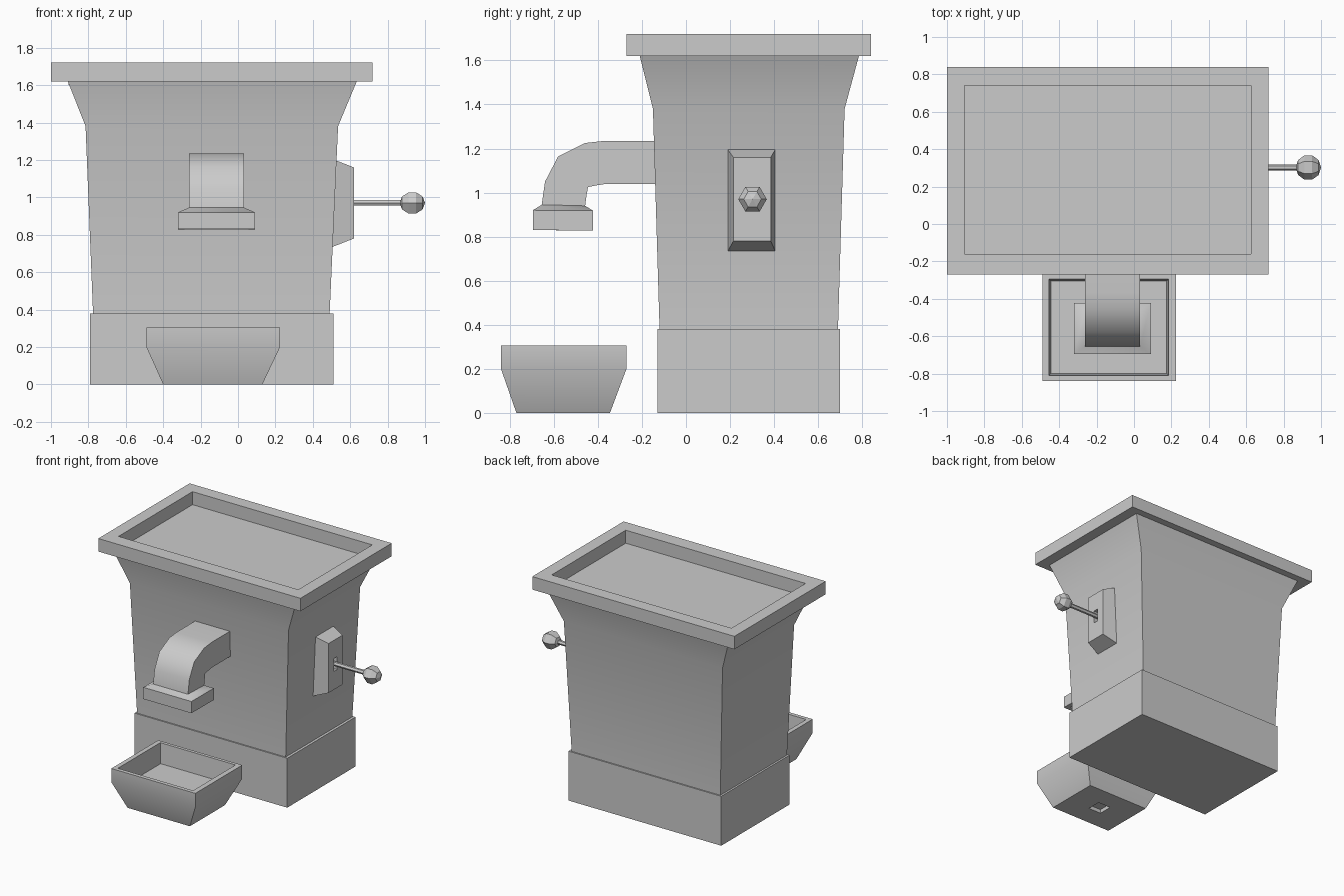
import bpy, bmesh, math
from mathutils import Matrix

if "Cube" in bpy.data.objects:
    bpy.data.objects.remove(bpy.data.objects["Cube"])


def finish(name, bm, smooth=None):
    bmesh.ops.recalc_face_normals(bm, faces=bm.faces)
    me = bpy.data.meshes.new(name)
    bm.to_mesh(me)
    bm.free()
    ob = bpy.data.objects.new(name, me)
    bpy.context.collection.objects.link(ob)
    if smooth:
        bpy.ops.object.select_all(action='DESELECT')
        ob.select_set(True)
        bpy.context.view_layer.objects.active = ob
        bpy.ops.object.shade_smooth_by_angle(angle=math.radians(smooth))
    return ob


def loft(name, rings, smooth=None):
    """Skin a chain of four-point rings and cap both ends."""
    bm = bmesh.new()
    loops = [[bm.verts.new(p) for p in r] for r in rings]
    for a, b in zip(loops, loops[1:]):
        for i in range(4):
            j = (i + 1) % 4
            bm.faces.new((a[i], a[j], b[j], b[i]))
    bm.faces.new(loops[0])
    bm.faces.new(loops[-1])
    return finish(name, bm, smooth)


def flat(x0, x1, y0, y1, z):
    return [(x0, y0, z), (x1, y0, z), (x1, y1, z), (x0, y1, z)]


def upright(y0, y1, z0, z1, xa, xb=None):
    xb = xa if xb is None else xb
    return [(xa, y0, z0), (xa, y1, z0), (xb, y1, z1), (xb, y0, z1)]


# Plinth and flared cabinet
loft("base", [flat(-.79, .51, -.13, .70, z) for z in (0, .38)])
loft("body", [flat(-.775, .49, -.12, .69, .37),
              flat(-.775, .49, -.12, .69, .38),
              flat(-.815, .535, -.15, .72, 1.38),
              flat(-.91, .635, -.21, .785, 1.62)], 30)

# Recessed top tray
loft("top_tray", [flat(-1, .72, -.27, .84, 1.62), flat(-1, .72, -.27, .84, 1.72),
                  flat(-.905, .625, -.16, .74, 1.72), flat(-.905, .625, -.16, .74, 1.60)])

# Bowl with hollow top and small dimple underneath
loft("bowl", [flat(-.19, -.08, -.61, -.50, .03), flat(-.19, -.08, -.61, -.50, 0),
              flat(-.40, .13, -.77, -.345, 0), flat(-.49, .225, -.84, -.27, .20),
              flat(-.49, .225, -.84, -.27, .305), flat(-.455, .185, -.81, -.295, .305),
              flat(-.445, .175, -.80, -.305, .15)], 30)

# Curved spout: outer (y, z), inner (y, z), half width
sections = [(-.12, 1.235, -.12, 1.04, .148), (-.37, 1.235, -.36, 1.04, .148),
            (-.46, 1.225, -.40, 1.034, .148), (-.58, 1.165, -.445, 1.025, .148),
            (-.64, 1.05, -.452, .985, .148), (-.655, .945, -.458, .94, .148),
            (-.695, .92, -.422, .918, .205), (-.695, .83, -.422, .828, .205),
            (-.66, .83, -.457, .828, .17), (-.66, .88, -.457, .88, .17)]
cx = -.115
loft("spout", [[(cx - w, a, b), (cx + w, a, b), (cx + w, c, d), (cx - w, c, d)]
               for a, b, c, d, w in sections], 45)

# Tapered lever plate with slot
loft("lever_plate", [upright(.19, .405, .735, 1.195, .49, .51),
                     upright(.19, .405, .735, 1.195, .505, .53),
                     upright(.215, .385, .78, 1.16, .62),
                     upright(.28, .32, .92, 1.02, .62),
                     upright(.28, .32, .92, 1.02, .56)])

# Lever rod and faceted knob, both along x
turn = Matrix.Rotation(math.pi / 2, 4, 'Y')
bm = bmesh.new()
bmesh.ops.create_cone(bm, cap_ends=True, segments=6, radius1=.017, radius2=.017, depth=.34,
                      matrix=Matrix.Translation((.72, .302, .97)) @ turn)
finish("lever_rod", bm)
bm = bmesh.new()
bmesh.ops.create_uvsphere(bm, u_segments=6, v_segments=5, radius=.068,
                          matrix=Matrix.Translation((.932, .302, .97)) @ turn)
finish("lever_knob", bm)
